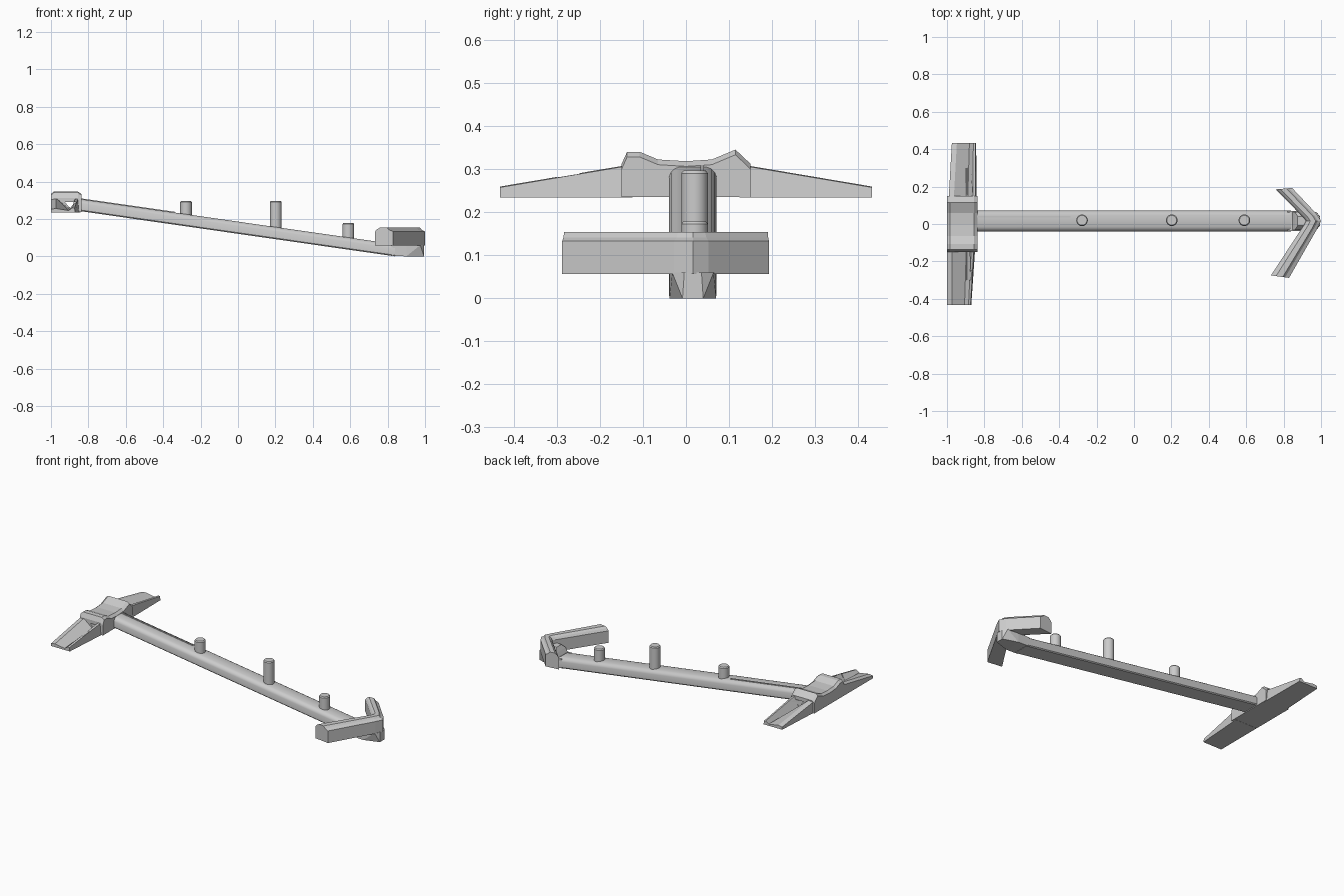
import bpy, bmesh, math

if "Cube" in bpy.data.objects:
    bpy.data.objects.remove(bpy.data.objects["Cube"])

CY = 0.016  # beam centre line in y


def make(name, bm, smooth=None):
    bmesh.ops.recalc_face_normals(bm, faces=bm.faces)
    me = bpy.data.meshes.new(name)
    bm.to_mesh(me)
    bm.free()
    ob = bpy.data.objects.new(name, me)
    bpy.context.collection.objects.link(ob)
    bpy.ops.object.select_all(action='DESELECT')
    bpy.context.view_layer.objects.active = ob
    ob.select_set(True)
    if smooth:
        bpy.ops.object.shade_smooth_by_angle(angle=math.radians(smooth))
    return ob


def loft(name, sections, smooth=None):
    bm = bmesh.new()
    rings = [[bm.verts.new(p) for p in s] for s in sections]
    n = len(rings[0])
    for a, b in zip(rings, rings[1:]):
        for i in range(n):
            j = (i + 1) % n
            bm.faces.new((a[i], a[j], b[j], b[i]))
    bm.faces.new(rings[0])
    bm.faces.new(rings[-1])
    return make(name, bm, smooth)


def hull(name, pts):
    bm = bmesh.new()
    for p in pts:
        bm.verts.new(p)
    bmesh.ops.convex_hull(bm, input=bm.verts)
    bmesh.ops.dissolve_limit(bm, angle_limit=0.01, verts=bm.verts, edges=bm.edges)
    return make(name, bm)


# Sloping beam with rounded upper edges
half = [(0.050, 0.0), (0.055, 0.006), (0.055, 0.042), (0.051, 0.052),
        (0.043, 0.060), (0.031, 0.065)]
prof = half + [(-y, z) for y, z in reversed(half)]
loft("beam", [[(x, CY + y, z0 + z) for y, z in prof]
              for x, z0 in ((-0.88, 0.247), (0.84, 0.0))], 40)

# Thin raised rib on the upper part of the beam
rib = [(0.018, 0.060), (0.018, 0.069), (0.026, 0.069), (0.026, 0.060)]
loft("beam_rib", [[(x, CY + y, z0 + z) for y, z in rib]
                  for x, z0 in ((-0.86, 0.244), (-0.34, 0.1695))])

# Foot under the arrow, tapering to the nose
foot = []
for s in (-1, 1):
    foot += [(0.82, CY + s * 0.054, 0.003), (0.82, CY + s * 0.054, 0.060),
             (0.90, CY + s * 0.054, 0.0), (0.90, CY + s * 0.054, 0.060),
             (0.975, CY + s * 0.048, 0.060), (0.995, CY + s * 0.020, 0.060),
             (0.995, CY + s * 0.024, 0.0)]
hull("foot", foot)

# Raised saddle joining beam and arrow
saddle = []
for s in (-1, 1):
    saddle += [(0.84, CY + s * 0.048, 0.045), (0.86, CY + s * 0.048, 0.085),
               (0.875, CY + s * 0.025, 0.11), (0.96, CY + s * 0.025, 0.11),
               (0.96, CY + s * 0.048, 0.045)]
hull("saddle", saddle)

# Arrow-shaped crosspiece: inner and outer edge stations
stations = [((0.732, -0.275), (0.829, -0.288)),
            ((0.912, 0.000), (0.978, -0.028)),
            ((0.920, 0.016), (1.000, 0.016)),
            ((0.910, 0.030), (0.978, 0.052)),
            ((0.758, 0.185), (0.845, 0.193))]
arrow = [(0, 0.057), (0, 0.132), (0.12, 0.145), (0.28, 0.154),
         (0.65, 0.154), (0.78, 0.142), (1, 0.133), (1, 0.057)]
loft("arrow_crosspiece",
     [[(a[0] + (b[0] - a[0]) * t, a[1] + (b[1] - a[1]) * t, z) for t, z in arrow]
      for a, b in stations])

# Upright pegs with a small chamfer at the top
for i, (x, top) in enumerate(((-0.278, 0.297), (0.202, 0.297), (0.59, 0.179))):
    base = 0.13 - 0.144 * x + 0.02
    rings = []
    for r, z in ((0.031, base), (0.031, top - 0.006), (0.026, top)):
        rings.append([(x + r * math.cos(k * math.tau / 32),
                       0.02 + r * math.sin(k * math.tau / 32), z) for k in range(32)])
    loft(f"peg_{i + 1}", rings, 30)

# Grooved wings, slightly sheared along y
root = [(-0.995, 0.235), (-0.995, 0.308), (-0.968, 0.312), (-0.893, 0.250),
        (-0.866, 0.312), (-0.852, 0.310), (-0.845, 0.235)]
tip = [(-0.987, 0.235), (-0.987, 0.252), (-0.960, 0.256), (-0.893, 0.245),
       (-0.872, 0.260), (-0.861, 0.258), (-0.857, 0.235)]
for side, s in (("back", 1), ("front", -1)):
    loft(f"{side}_wing",
         [[(x + 0.03 * s * y, s * y, z) for x, z in sec]
          for y, sec in ((0.125, root), (0.433, tip))])

# Central hub with two raised shoulders
ridge = [(-0.15, 0.312), (-0.137, 0.341), (-0.108, 0.341), (-0.065, 0.323),
         (0.0, 0.319), (0.06, 0.323), (0.115, 0.346), (0.15, 0.313)]
hub_sections = []
for y, z in ridge:
    hub_sections.append([(-1.0, y, 0.236), (-1.0, y, z - 0.012), (-0.985, y, z),
                         (-0.855, y, z), (-0.838, y, z - 0.012), (-0.838, y, 0.236)])
hub = loft("hub", hub_sections)

# Triangular tunnel through hub and wing roots, in line with the grooves
for ob in (hub, bpy.data.objects["back_wing"], bpy.data.objects["front_wing"]):
    cutter = loft("tunnel_cutter", [[(-0.925, y, 0.290), (-0.893, y, 0.250),
                                     (-0.866, y, 0.290)] for y in (-0.3, 0.3)])
    cutter.hide_render = True
    mod = ob.modifiers.new("tunnel", 'BOOLEAN')
    mod.operation = 'DIFFERENCE'
    mod.solver = 'EXACT'
    mod.object = cutter
    bpy.context.view_layer.objects.active = ob
    bpy.ops.object.modifier_apply(modifier=mod.name)
    bpy.data.objects.remove(cutter)
